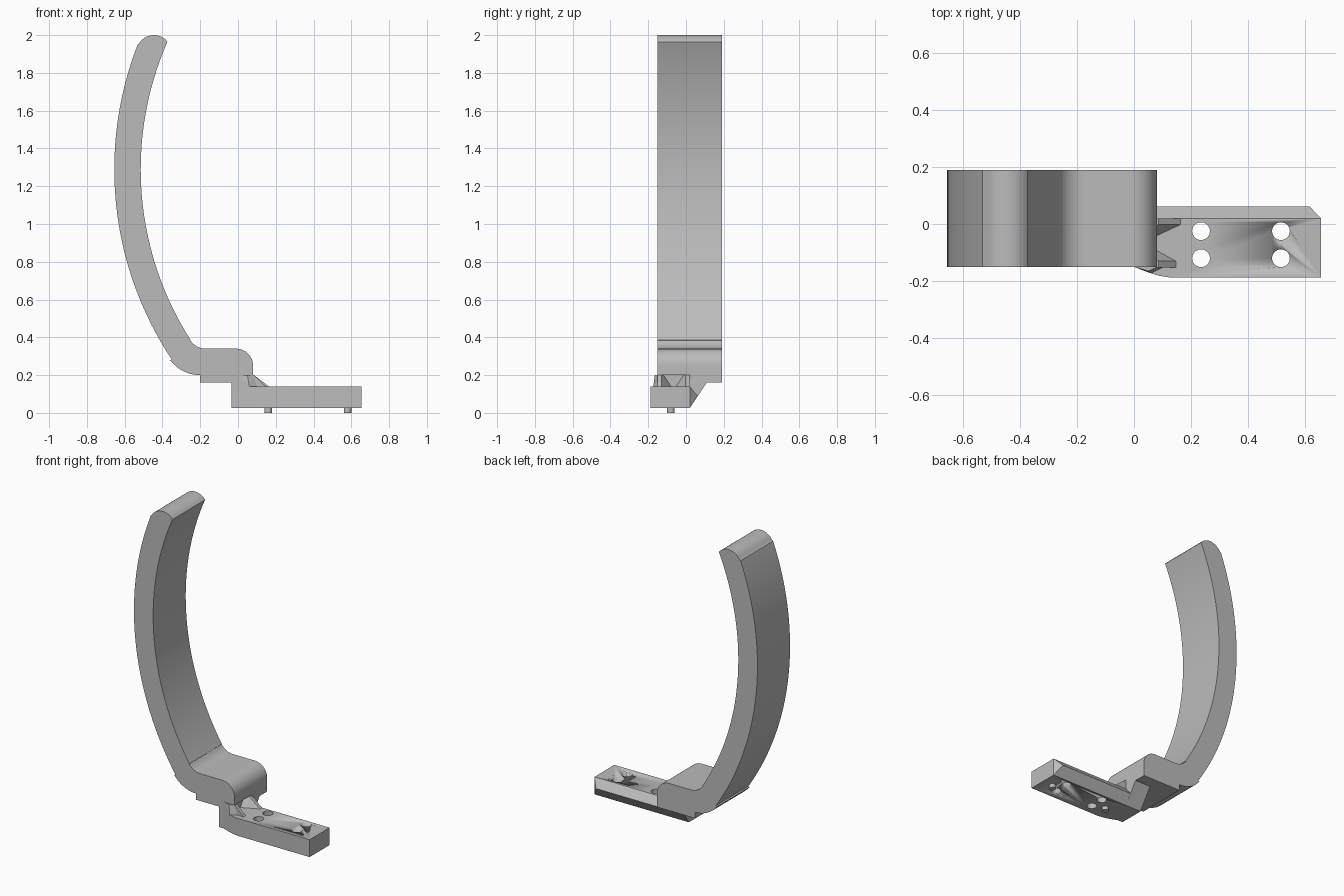
import bpy, bmesh
from math import cos, sin, radians, asin, degrees

cube = bpy.data.objects.get("Cube")
if cube:
    bpy.data.objects.remove(cube, do_unlink=True)

# Single flat grey
grey = bpy.data.materials.new("plain_grey")
grey.use_nodes = True
colour = (0.5, 0.5, 0.5, 1)
grey.diffuse_color = colour
grey.node_tree.nodes["Principled BSDF"].inputs["Base Color"].default_value = colour


def finish(name, bm, smooth=True):
    bmesh.ops.recalc_face_normals(bm, faces=bm.faces)
    mesh = bpy.data.meshes.new(name)
    bm.to_mesh(mesh)
    bm.free()
    mesh.materials.append(grey)
    obj = bpy.data.objects.new(name, mesh)
    bpy.context.collection.objects.link(obj)
    bpy.ops.object.select_all(action='DESELECT')
    obj.select_set(True)
    bpy.context.view_layer.objects.active = obj
    if smooth:
        bpy.ops.object.shade_smooth_by_angle(angle=radians(25))
    return obj


def prism(name, points, offset):
    """Extrude a planar outline along the offset vector."""
    bm = bmesh.new()
    face = bm.faces.new([bm.verts.new(p) for p in points])
    ext = bmesh.ops.extrude_face_region(bm, geom=[face])
    moved = [v for v in ext["geom"] if isinstance(v, bmesh.types.BMVert)]
    bmesh.ops.translate(bm, verts=moved, vec=offset)
    return finish(name, bm)


def hull(name, points):
    bm = bmesh.new()
    verts = [bm.verts.new(p) for p in points]
    bmesh.ops.convex_hull(bm, input=verts)
    bmesh.ops.dissolve_limit(bm, angle_limit=radians(1), verts=bm.verts, edges=bm.edges)
    return finish(name, bm, False)


def cylinder(name, x, y, z0, z1, r):
    ring = [(x + r * cos(radians(a)), y + r * sin(radians(a)), z0) for a in range(0, 360, 10)]
    return prism(name, ring, (0, 0, z1 - z0))


def arc(cx, cz, r, a0, a1, n):
    steps = [radians(a0 + (a1 - a0) * i / n) for i in range(n + 1)]
    return [(cx + r * cos(a), cz + r * sin(a)) for a in steps]


FRONT, BACK = -0.15, 0.19
BOTTOM, TOP, UNDER = 0.025, 0.14, 0.2

# Curved band: concentric arcs, rounded tip, filleted foot
CX, CZ, R_OUT, R_IN = 1.165, 1.29, 1.82, 1.68


def bow(r, z):
    return 180 - degrees(asin((z - CZ) / r))


outline = (
    arc(CX, CZ, R_OUT, bow(R_OUT, 0.283), bow(R_OUT, 1.95), 40)
    + arc(-0.445, 1.908, 0.092, 150, 38, 12)
    + arc(CX, CZ, R_IN, bow(R_IN, 1.965), bow(R_IN, 0.385), 40)
    + arc(-0.17, 0.44, 0.1, 215, 270, 8)
    + arc(-0.01, 0.25, 0.09, 90, 0, 12)
    + [(0.08, UNDER)]
    + arc(-0.2, 0.4, 0.2, 270, 217, 10)
)
prism("curved_band", [(x, FRONT, z) for x, z in outline], (0, BACK - FRONT, 0))

# Pad under the band foot
pad = [(-0.2, FRONT), (0.08, 0.02), (0.08, BACK), (-0.2, BACK)]
pad.insert(1, (-0.035, FRONT))
prism("foot_pad", [(x, y, 0.16) for x, y in pad], (0, 0, UNDER - 0.16))

# Post with a sloped back web joining plate and foot
web = [(FRONT, BOTTOM), (0.02, BOTTOM), (0.11, 0.16), (0.11, UNDER), (FRONT, UNDER)]
prism("post_web", [(-0.035, y, z) for y, z in web], (0.09, 0, 0))
back_web = [(0.015, BOTTOM), (0.02, BOTTOM), (0.11, 0.16), (0.11, UNDER), (0.015, UNDER)]
prism("back_web", [(0.05, y, z) for y, z in back_web], (0.03, 0, 0))

# Base plate with curved front corner
plan = [(-0.035, FRONT), (0.0, FRONT), (0.03, -0.162), (0.06, -0.173), (0.09, -0.182),
        (0.13, -0.188), (0.655, -0.188), (0.655, 0.02), (-0.035, 0.02)]
plate = prism("base_plate", [(x, y, BOTTOM) for x, y in plan], (0, 0, TOP - BOTTOM))

# Four screw holes
for x in (0.235, 0.515):
    for y in (-0.025, -0.12):
        cutter = cylinder("hole_cutter", x, y, -0.1, 0.3, 0.031)
        cutter.hide_render = True
        mod = plate.modifiers.new("hole", 'BOOLEAN')
        mod.operation = 'DIFFERENCE'
        mod.solver = 'EXACT'
        mod.object = cutter
        bpy.context.view_layer.objects.active = plate
        bpy.ops.object.modifier_apply(modifier=mod.name)
        bpy.data.objects.remove(cutter, do_unlink=True)

# Pointed ridge along the back of the plate, tapered at its free end
hull("back_ridge", [(-0.035, 0.02, BOTTOM), (-0.035, 0.02, TOP), (-0.035, 0.062, 0.09),
                    (0.655, 0.02, BOTTOM), (0.655, 0.02, TOP), (0.615, 0.062, 0.09)])

# Two flared ribs bracing the post
for name, outer, inward, tip in (("back_rib", 0.02, -1, 0.163), ("front_rib", -0.152, 1, 0.147)):
    thin, wide = outer + inward * 0.022, outer + inward * 0.075
    mid = outer + inward * 0.035
    hull(name, [(0.05, outer, TOP), (tip, outer, TOP), (tip, thin, TOP), (0.05, wide, TOP),
                (0.05, outer, UNDER), (0.085, outer, UNDER), (0.085, thin, UNDER),
                (0.05, mid, UNDER)])

# Flared front side of the post
hull("post_front_flare", [(0.0, FRONT, TOP), (0.06, -0.173, TOP), (0.1, -0.152, TOP),
                          (0.0, FRONT, UNDER), (0.05, -0.165, UNDER), (0.08, -0.152, UNDER)])

# Locating pegs below the plate
for name, x in (("inner_peg", 0.16), ("outer_peg", 0.58)):
    cylinder(name, x, -0.08, 0, 0.03, 0.02)
